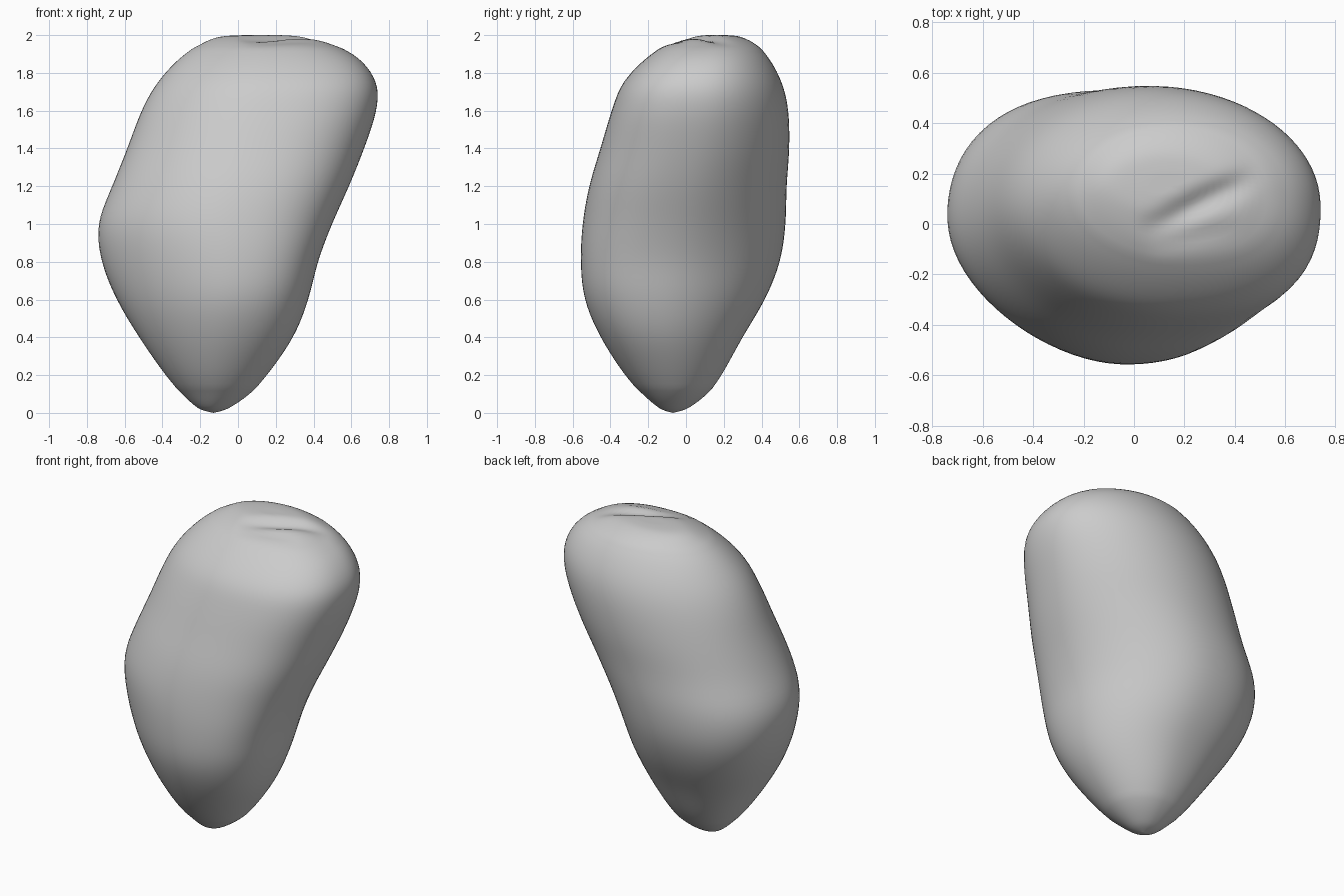
import bpy, bmesh, math
from mathutils import Vector

if "Cube" in bpy.data.objects:
    bpy.data.objects.remove(bpy.data.objects["Cube"], do_unlink=True)

SEGMENTS, STEPS = 80, 5

# Girth profile from tip to crown: z, right edge, left edge, front edge, back edge
PROFILE = [
    (0, -.13, -.13, -.07, -.07),
    (.025, -.21, -.05, -.14, .01),
    (.1, -.295, .06, -.23, .11),
    (.2, -.385, .155, -.325, .19),
    (.4, -.525, .295, -.455, .3),
    (.6, -.645, .375, -.54, .42),
    (.8, -.725, .425, -.56, .5),
    (1, -.745, .5, -.55, .53),
    (1.2, -.67, .59, -.515, .535),
    (1.4, -.59, .67, -.455, .55),
    (1.6, -.515, .735, -.395, .545),
    (1.75, -.43, .735, -.335, .51),
    (1.88, -.31, .64, -.21, .44),
    (1.95, -.2, .5, -.1, .37),
    (1.99, -.1, .37, .02, .29),
    (2, .04, .24, .1, .21),
    (2, .14, .14, .15, .15),
]

# Corner squareness (lower body, upper body) by side signs of x and y
SQUARENESS = {(1, 1): (1.95, 1.95), (-1, 1): (2.35, 2),
              (-1, -1): (1.8, 1.9), (1, -1): (2, 2.65)}

# Creases on the crown: start, end, width, depth
CREASES = [((.04, -.03), (.48, .19), .05, .035),
           ((.05, -.09), (.42, -.01), .04, .01)]


def spline(a, b, c, d, t):
    """Catmull-Rom blend of profile rows."""
    return [q + .5 * t * (r - p + t * (2 * p - 5 * q + 4 * r - s
            + t * (3 * (q - r) + s - p)))
            for p, q, r, s in zip(a, b, c, d)]


def smooth_rows(rows):
    last = len(rows) - 1
    result = []
    for i in range(last):
        keys = [rows[min(max(i + k, 0), last)] for k in (-1, 0, 1, 2)]
        result += [spline(*keys, step / STEPS) for step in range(STEPS)]
    return result[1:]


def crease_depth(point):
    total = 0
    for start, end, width, depth in CREASES:
        a, b = Vector(start), Vector(end)
        along = (point - a).dot(b - a) / (b - a).length_squared
        nearest = a.lerp(b, min(max(along, 0), 1))
        fade = math.sin(math.pi * min(max(along * .9 + .05, 0), 1))
        total += depth * fade * math.exp(-((point - nearest).length / width) ** 2)
    return total


def outline_point(row, angle):
    """One point of a rounded, uneven cross-section."""
    z, x_min, x_max, y_min, y_max = row
    c, s = math.cos(angle), math.sin(angle)
    side = (1 if c >= 0 else -1, 1 if s >= 0 else -1)
    low, high = SQUARENESS[side]
    blend = min(max(z - .6, 0), 1)
    power = low + (high - low) * blend
    radius = (abs(c) ** power + abs(s) ** power) ** (-1 / power)
    x = (x_min + x_max) / 2 + (x_max - x_min) / 2 * c * radius
    y = (y_min + y_max) / 2 + (y_max - y_min) / 2 * s * radius
    # The belly leans to the left, its left flank forward and right flank back
    belly = math.exp(-((z - .75) / .4) ** 2)
    x += .1 * belly * min(s, 0) ** 2
    y -= belly * c * abs(c) * (.07 if c > 0 else .04)
    if z > 1.8:
        z -= crease_depth(Vector((x, y)))
    return x, y, min(z, 2)


# Loft the stone body
bm = bmesh.new()
rings = [[bm.verts.new(outline_point(row, math.tau * i / SEGMENTS))
          for i in range(SEGMENTS)] for row in smooth_rows(PROFILE)]
for lower, upper in zip(rings, rings[1:]):
    for i in range(SEGMENTS):
        j = (i + 1) % SEGMENTS
        bm.faces.new((lower[i], lower[j], upper[j], upper[i]))

# Close the tip and the crown
for ring, row in ((rings[0], PROFILE[0]), (rings[-1], PROFILE[-1])):
    z, x, _, y, _ = row
    pole = bm.verts.new((x, y, z - (crease_depth(Vector((x, y))) if z > 1 else 0)))
    for i in range(SEGMENTS):
        bm.faces.new((ring[i], ring[(i + 1) % SEGMENTS], pole))

# Soften the corners of the sections
for _ in range(8):
    bmesh.ops.smooth_vert(bm, verts=[v for v in bm.verts if .15 < v.co.z < 1.92],
                          factor=.5, use_axis_x=True, use_axis_y=True, use_axis_z=True)
bmesh.ops.recalc_face_normals(bm, faces=bm.faces)
mesh = bpy.data.meshes.new("stone")
bm.to_mesh(mesh)
bm.free()

stone = bpy.data.objects.new("stone", mesh)
bpy.context.collection.objects.link(stone)

# Stone grey
grey = bpy.data.materials.new("stone_grey")
grey.use_nodes = True
colour = (.6, .6, .6, 1)
grey.diffuse_color = colour
grey.node_tree.nodes["Principled BSDF"].inputs["Base Color"].default_value = colour
mesh.materials.append(grey)

bpy.context.view_layer.objects.active = stone
stone.select_set(True)
bpy.ops.object.shade_smooth_by_angle(angle=math.radians(50))
